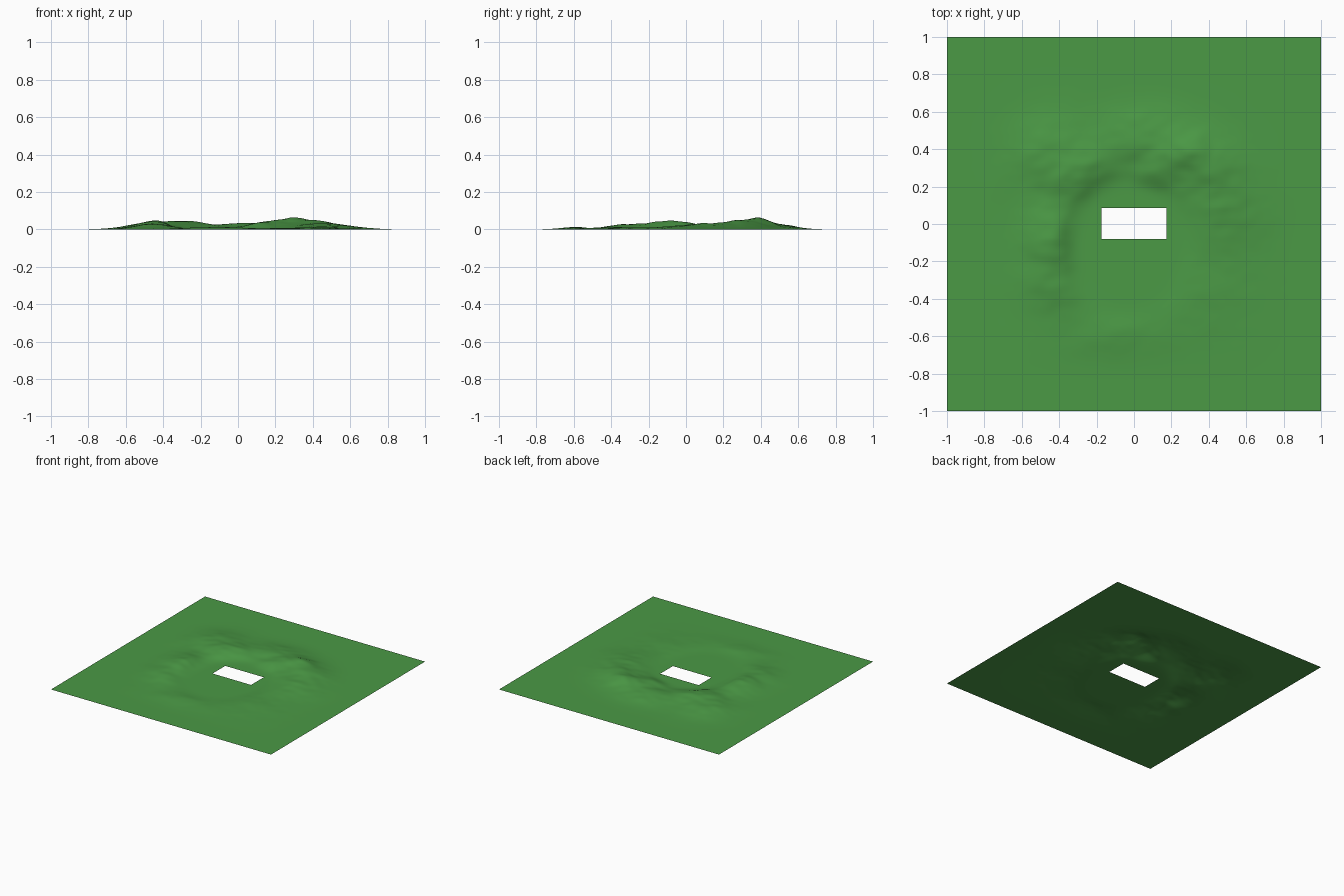
import bpy, bmesh, math
from mathutils import Vector, noise

if "Cube" in bpy.data.objects:
    bpy.data.objects.remove(bpy.data.objects["Cube"])

HX, HY0, HY1 = 0.175, -0.08, 0.085   # rectangular opening

# Mounds around the hollow: x, y, height, radius x, radius y, turn in degrees
MOUNDS = [
    (-0.27, 0.28, 0.034, 0.16, 0.12, 30),
    (-0.45, -0.08, 0.046, 0.13, 0.20, 0),
    (-0.45, 0.38, 0.033, 0.20, 0.18, 30),
    (0.34, 0.34, 0.050, 0.20, 0.15, -20),
    (0.04, 0.46, 0.033, 0.22, 0.14, 0),
    (0.48, 0.08, 0.026, 0.20, 0.20, 0),
    (0.11, 0.25, 0.020, 0.10, 0.08, 0),
    (-0.45, -0.36, 0.018, 0.16, 0.11, -30),
    (-0.10, -0.58, 0.011, 0.30, 0.12, 0),
    (0.40, -0.35, 0.010, 0.25, 0.25, 0),
]


def smooth(a, b, v):
    t = min(max((v - a) / (b - a), 0), 1)
    return t * t * (3 - 2 * t)


def height(x, y):
    z = 0
    for mx, my, h, rx, ry, turn in MOUNDS:
        a = math.radians(turn)
        u = (x - mx) * math.cos(a) + (y - my) * math.sin(a)
        v = (y - my) * math.cos(a) - (x - mx) * math.sin(a)
        z += h * math.exp(-(u / rx) ** 2 - (v / ry) ** 2)
    # uneven ridges
    z *= 1 + 0.28 * noise.noise(Vector((x * 5, y * 7, 3))) \
        + 0.12 * noise.noise(Vector((x * 13, y * 17, 8)))
    # flat hollow around the opening, fading out at the outer border
    r = math.hypot((x + 0.02) / 0.34, (y + 0.10) / (0.36 if y > -0.1 else 0.42))
    border = 1 - smooth(0.7, 0.98, max(abs(x), abs(y)))
    return max(z, 0) * smooth(0.72, 1.12, r) * border


# Ground sheet with opening
bm = bmesh.new()
bmesh.ops.create_grid(bm, x_segments=110, y_segments=110, size=1)
for co, no in [((-HX, 0, 0), (1, 0, 0)), ((HX, 0, 0), (1, 0, 0)),
               ((0, HY0, 0), (0, 1, 0)), ((0, HY1, 0), (0, 1, 0))]:
    bmesh.ops.bisect_plane(bm, geom=bm.verts[:] + bm.edges[:] + bm.faces[:],
                           plane_co=co, plane_no=no)
inside = []
for f in bm.faces:
    c = f.calc_center_median()
    if abs(c.x) < HX and HY0 < c.y < HY1:
        inside.append(f)
bmesh.ops.delete(bm, geom=inside, context='FACES')

# Raise the mounds
for v in bm.verts:
    v.co.z = height(v.co.x, v.co.y)
for f in bm.faces:
    f.smooth = True

mesh = bpy.data.meshes.new("ground")
bm.to_mesh(mesh)
bm.free()
ground = bpy.data.objects.new("ground", mesh)
bpy.context.collection.objects.link(ground)

grass = bpy.data.materials.new("grass")
grass.diffuse_color = (0.07, 0.32, 0.06, 1)
grass.use_nodes = True
grass.node_tree.nodes["Principled BSDF"].inputs["Base Color"].default_value = grass.diffuse_color
mesh.materials.append(grass)
